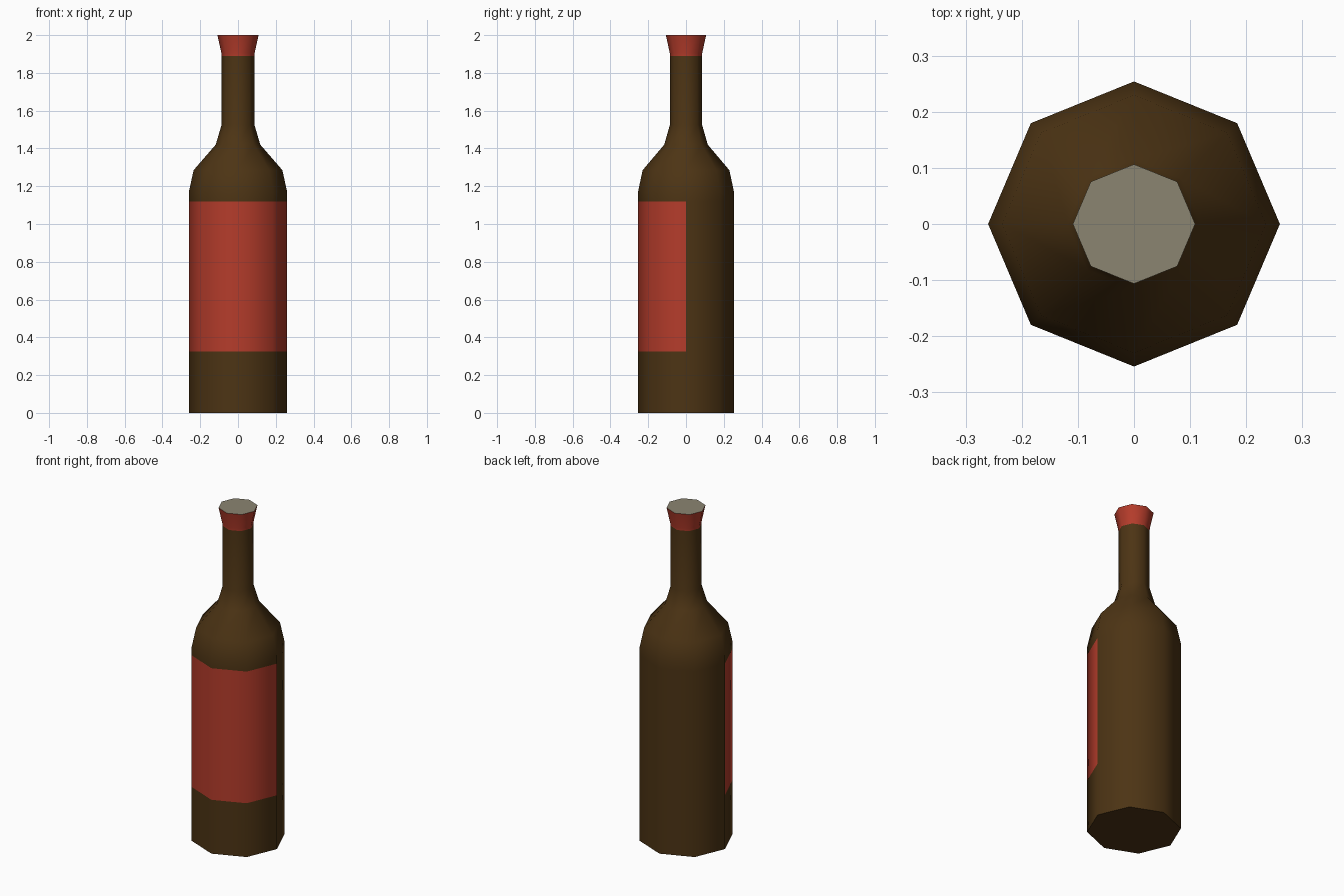
import bpy, bmesh, math

if "Cube" in bpy.data.objects:
    bpy.data.objects.remove(bpy.data.objects["Cube"])

SIDES = 8
Y_SCALE = 0.977  # slightly narrower front to back


def material(name, color):
    m = bpy.data.materials.new(name)
    m.diffuse_color = (*color, 1)
    m.use_nodes = True
    m.node_tree.nodes["Principled BSDF"].inputs["Base Color"].default_value = m.diffuse_color
    return m


glass = material("brown glass", (0.073, 0.034, 0.007))
red = material("red paper", (0.46, 0.045, 0.024))
grey = material("grey top", (0.26, 0.235, 0.165))


def lathe(name, profile, mats, cap_bottom=False, cap_top=False):
    """Turn a (radius, height) profile into an eight-sided body."""
    bm = bmesh.new()
    rings = []
    for r, z in profile:
        ring = []
        for i in range(SIDES):
            a = 2 * math.pi * i / SIDES
            ring.append(bm.verts.new((r * math.cos(a), Y_SCALE * r * math.sin(a), z)))
        rings.append(ring)
    for low, high in zip(rings, rings[1:]):
        for i in range(SIDES):
            j = (i + 1) % SIDES
            bm.faces.new((low[i], low[j], high[j], high[i]))
    if cap_bottom:
        bm.faces.new(rings[0][::-1])
    if cap_top:
        bm.faces.new(rings[-1])
    mesh = bpy.data.meshes.new(name)
    bm.normal_update()
    bm.to_mesh(mesh)
    bm.free()
    for m in mats:
        mesh.materials.append(m)
    ob = bpy.data.objects.new(name, mesh)
    bpy.context.collection.objects.link(ob)
    bpy.ops.object.select_all(action='DESELECT')
    ob.select_set(True)
    bpy.context.view_layer.objects.active = ob
    bpy.ops.object.shade_smooth_by_angle(angle=math.radians(60))
    return ob


# Bottle: straight body, rounded shoulder, narrow neck
bottle = lathe("bottle", [(0.26, 0), (0.26, 0.325), (0.26, 1.12), (0.26, 1.17),
                          (0.235, 1.285), (0.118, 1.42), (0.087, 1.525), (0.087, 1.89)],
               [glass, red], cap_bottom=True)

# Label: front half of the body band
for p in bottle.data.polygons:
    if 0.5 < p.center.z < 1.0 and p.center.y < 0:
        p.material_index = 1

# Flared foil cap with a grey top
cap = lathe("foil_cap", [(0.087, 1.89), (0.088, 1.905), (0.109, 2.0)], [red, grey], cap_top=True)
for p in cap.data.polygons:
    if p.normal.z > 0.9:
        p.material_index = 1
